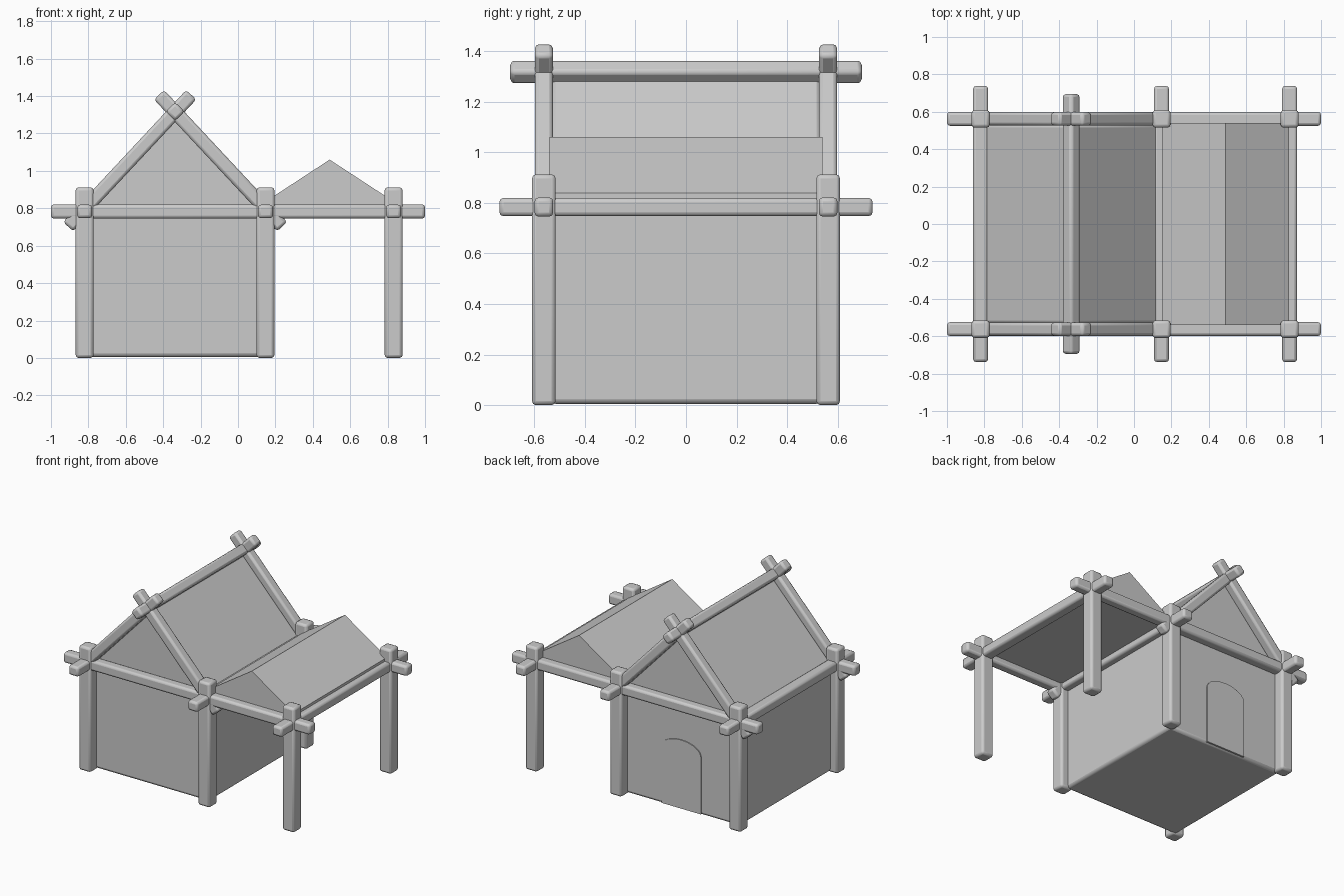
import bpy, bmesh, math
from mathutils import Vector, Matrix

if "Cube" in bpy.data.objects:
    bpy.data.objects.remove(bpy.data.objects["Cube"])


def finish(name, bm, bevel=0.0, segs=2):
    bmesh.ops.recalc_face_normals(bm, faces=bm.faces)
    me = bpy.data.meshes.new(name)
    bm.to_mesh(me)
    bm.free()
    ob = bpy.data.objects.new(name, me)
    bpy.context.collection.objects.link(ob)
    if bevel:
        mod = ob.modifiers.new("bevel", 'BEVEL')
        mod.width = bevel
        mod.segments = segs
        mod.limit_method = 'ANGLE'
    bpy.ops.object.select_all(action='DESELECT')
    bpy.context.view_layer.objects.active = ob
    ob.select_set(True)
    bpy.ops.object.shade_smooth_by_angle(angle=math.radians(35))
    return ob


def timber(name, center, size, rot_y=0.0):
    """Bevelled square timber, turned around the y axis."""
    bm = bmesh.new()
    bmesh.ops.create_cube(bm, size=1.0)
    bm.transform(Matrix.Translation(center) @ Matrix.Rotation(rot_y, 4, 'Y')
                 @ Matrix.Diagonal((*size, 1)))
    return finish(name, bm, 0.016)


def prism(name, profile, y0, y1, bevel=0.0):
    """Extrude an x-z profile along y."""
    bm = bmesh.new()
    face = bm.faces.new([bm.verts.new((x, y0, z)) for x, z in profile])
    ext = bmesh.ops.extrude_face_region(bm, geom=[face])
    bmesh.ops.translate(bm, vec=(0, y1 - y0, 0),
                        verts=[g for g in ext["geom"] if isinstance(g, bmesh.types.BMVert)])
    return finish(name, bm, bevel)


POSTS_X = (-0.82, 0.147, 0.832)
RIDGE_X, RIDGE_Z = -0.336, 1.317

# House body with gable
prism("house_body", [(-0.81, 0.005), (0.138, 0.005), (0.138, 0.79),
                     (RIDGE_X, 1.295), (-0.81, 0.79)], -0.535, 0.535, 0.02)

# Canopy roof over the open side
prism("canopy_roof", [(0.15, 0.79), (0.83, 0.79), (0.83, 0.838),
                      (0.49, 1.06), (0.15, 0.838)], -0.54, 0.54)

# Arched door on the back wall
arch = [(-0.34 + 0.16 * math.cos(math.pi * i / 10),
         0.43 + 0.085 * math.sin(math.pi * i / 10)) for i in range(11)]
prism("back_door", [(-0.50, 0.012), (-0.18, 0.012)] + arch, 0.52, 0.542)

# Posts, long beams and crossed rafters at front and back
for side, y in (("front", -0.562), ("back", 0.562)):
    for i, x in enumerate(POSTS_X):
        timber(f"{side}_post_{i + 1}", (x, y, 0.456), (0.096, 0.094, 0.912))
    timber(f"{side}_long_beam", (0, y, 0.783), (2.0, 0.074, 0.076))
    for s, label in ((1, "right"), (-1, "left")):
        top = Vector((RIDGE_X - s * 0.086, y, 1.407))
        low = Vector((RIDGE_X + s * 0.572, y, 0.702))
        d = low - top
        timber(f"{side}_{label}_rafter", (top + low) / 2, (d.length, 0.072, 0.074),
               math.atan2(-d.z, d.x))

# Side beams and ridge pole
for i, x in enumerate(POSTS_X):
    timber(f"cross_beam_{i + 1}", (x, 0, 0.783), (0.08, 1.476, 0.072))
timber("ridge_pole", (RIDGE_X, 0, RIDGE_Z), (0.072, 1.39, 0.072), math.radians(45))
